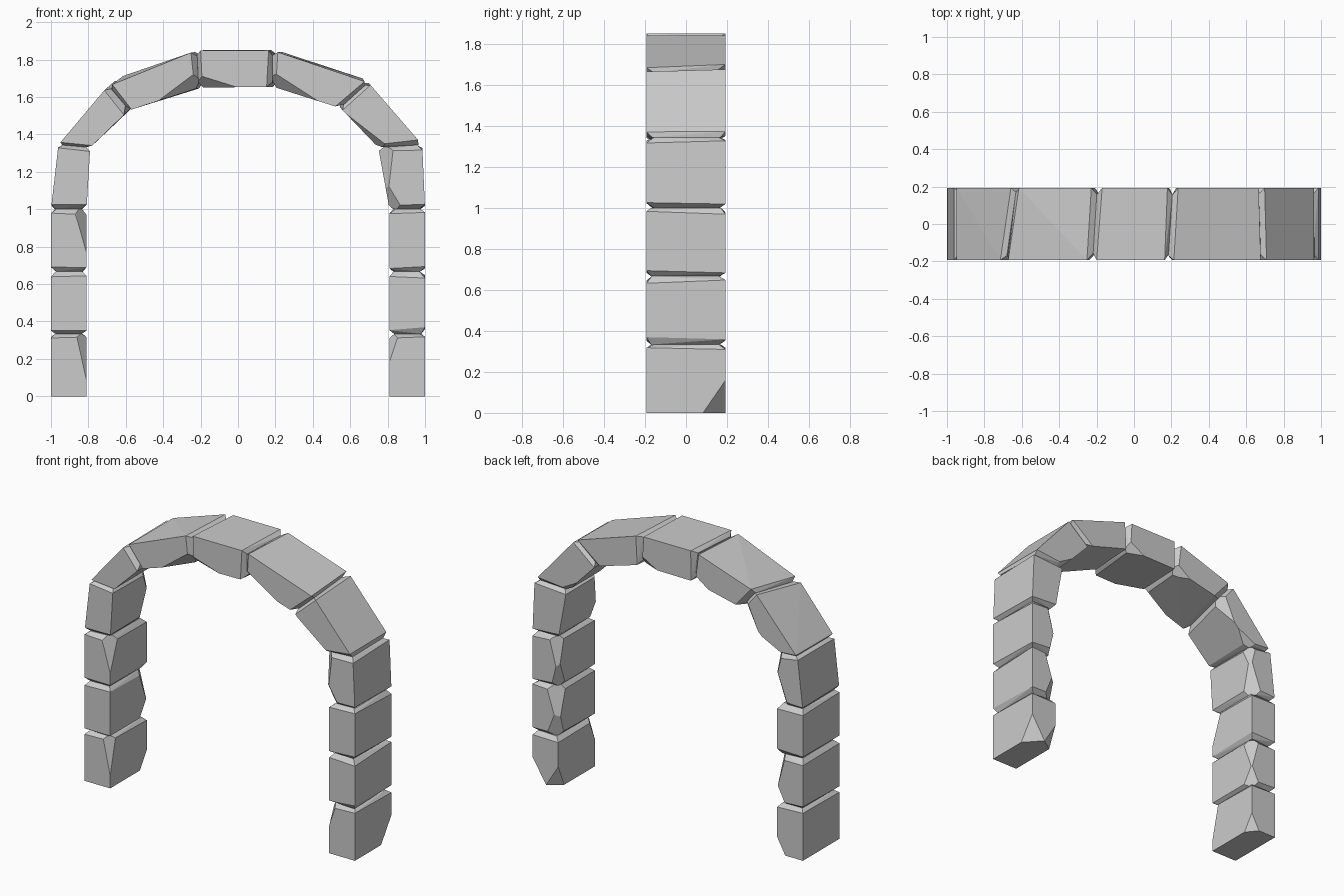
import bpy, bmesh, random
from mathutils import Vector

if "Cube" in bpy.data.objects:
    bpy.data.objects.remove(bpy.data.objects["Cube"])

random.seed(7)
H = 0.193  # half depth of the arch

# Joints as (outer x, outer z, inner x, inner z, slant across the depth)
legs = [(1, k / 3, .81, k / 3, 0) for k in range(4)]
left = [(-x, z, -i, j, s) for x, z, i, j, s in legs]
span = [
    (-.96, 1.345, -.79, 1.33, 0),
    (-.67, 1.68, -.56, 1.55, .035),
    (-.21, 1.85, -.20, 1.65, .012),
    (.195, 1.85, .195, 1.655, .012),
    (.69, 1.685, .54, 1.55, -.012),
    (.985, 1.345, .75, 1.33, 0),
]
JOINTS = left + span + legs[::-1]
LAST = len(JOINTS) - 2


def joint_corners(joint):
    """Four corners of a joint, keyed by (inner, back)."""
    ox, oz, ix, iz, slant = joint
    t = Vector((oz - iz, 0, ix - ox)).normalized()  # direction along the arch
    return {(s, b): Vector((x, (2 * b - 1) * H, z)) + t * slant * (2 * b - 1)
            for s, (x, z) in enumerate([(ox, oz), (ix, iz)]) for b in (0, 1)}


def hull(points):
    bm = bmesh.new()
    for p in points:
        bm.verts.new(p)
    res = bmesh.ops.convex_hull(bm, input=bm.verts[:])
    loose = {g for g in res["geom_interior"] + res["geom_unused"]
             if isinstance(g, bmesh.types.BMVert)}
    bmesh.ops.delete(bm, geom=list(loose), context='VERTS')
    return bm


def chip(bm, corner, key, lengths):
    """Slice off one corner, cutting each of its three edges at a length."""
    e, s, b = key
    p = corner[key]
    ends = [corner[1 - e, s, b], corner[e, 1 - s, b], corner[e, s, 1 - b]]
    a, q, r = [p + (o - p).normalized() * l for o, l in zip(ends, lengths)]
    n = (q - a).cross(r - a).normalized()
    if n.dot(p - a) < 0:
        n = -n
    bmesh.ops.bisect_plane(bm, geom=bm.verts[:] + bm.edges[:] + bm.faces[:],
                           plane_co=a, plane_no=n, clear_outer=True)
    rest = [v.co.copy() for v in bm.verts]
    bm.free()
    return hull(rest)


def make_stone(i, name):
    corner = {(e, *k): p for e in (0, 1)
              for k, p in joint_corners(JOINTS[i + e]).items()}
    # Chamfer the rim of each joint so it reads as a groove; feet stay flat
    pts = []
    for (e, s, b), p in corner.items():
        if i + e in (0, LAST + 1):
            pts.append(p)
            continue
        along = (corner[1 - e, s, b] - p).normalized()
        across = (corner[e, 1 - s, b] - p).normalized()
        deep = (corner[e, s, 1 - b] - p).normalized()
        pts.append(p + along * random.uniform(.015, .036))
        pts.append(p + across * random.uniform(.02, .03) + deep * random.uniform(.022, .038))
    bm = hull(pts)
    # Weathered corners, mostly on the inner side
    for _ in range(2):
        key = (random.randint(0, 1), 1, random.randint(0, 1))
        bm = chip(bm, corner, key, (random.uniform(.1, .28), random.uniform(.05, .09),
                                    random.uniform(.05, .09)))
    # Worn back corner at the right foot
    if i == LAST:
        bm = chip(bm, corner, (1, 0, 1), (.16, .10, .11))
    bmesh.ops.dissolve_limit(bm, angle_limit=.02, verts=bm.verts[:], edges=bm.edges[:])
    bmesh.ops.recalc_face_normals(bm, faces=bm.faces[:])
    me = bpy.data.meshes.new(name)
    bm.to_mesh(me)
    bm.free()
    bpy.context.collection.objects.link(bpy.data.objects.new(name, me))


# Four leg stones, shoulder and crown on each side of the keystone
SIDE = ["base", "second", "third", "fourth", "shoulder", "crown"]
NAMES = ([f"left_{n}_stone" for n in SIDE] + ["keystone"]
         + [f"right_{n}_stone" for n in reversed(SIDE)])
for i, name in enumerate(NAMES):
    make_stone(i, name)
